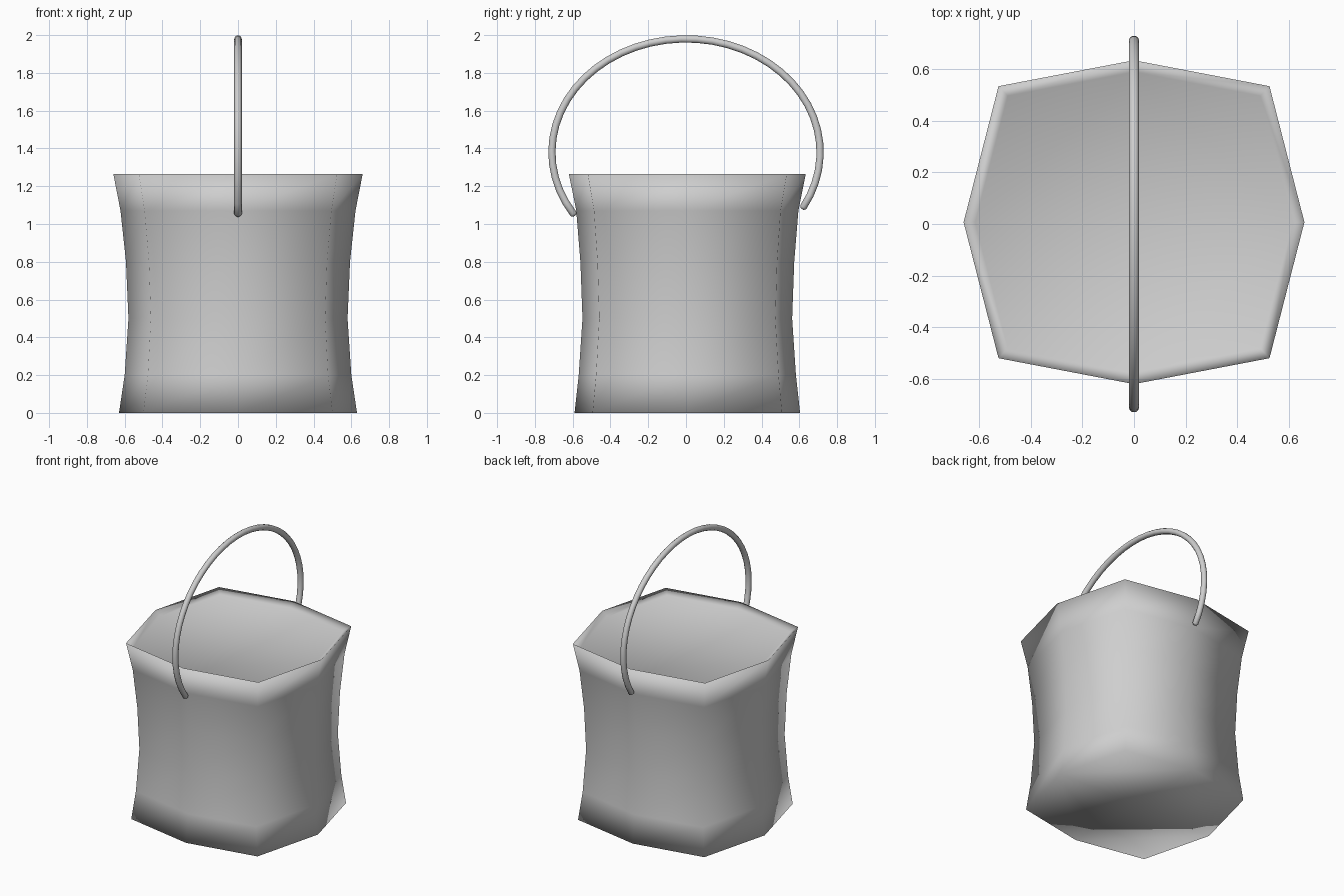
import bpy, bmesh, math

if "Cube" in bpy.data.objects:
    bpy.data.objects.remove(bpy.data.objects["Cube"])

metal = bpy.data.materials.new("light_grey_metal")
metal.diffuse_color = (0.62, 0.62, 0.62, 1)
metal.use_nodes = True
metal.node_tree.nodes["Principled BSDF"].inputs["Base Color"].default_value = metal.diffuse_color


def finish(bm, name):
    bmesh.ops.recalc_face_normals(bm, faces=bm.faces)
    for f in bm.faces:
        f.smooth = True
    mesh = bpy.data.meshes.new(name)
    bm.to_mesh(mesh)
    bm.free()
    mesh.materials.append(metal)
    obj = bpy.data.objects.new(name, mesh)
    bpy.context.collection.objects.link(obj)
    return obj


def loft(bm, rings):
    # Skin a list of equal-sized rings and return the vertex loops
    loops = [[bm.verts.new(p) for p in ring] for ring in rings]
    n = len(loops[0])
    for a, b in zip(loops, loops[1:]):
        for i in range(n):
            j = (i + 1) % n
            bm.faces.new((a[i], a[j], b[j], b[i]))
    return loops


def bucket_ring(z, rx, ry):
    # Eight-sided outline: four side middles and four squarish corners
    cx, cy = rx * 0.795, ry * 0.84
    outline = [(rx, 0), (cx, cy), (0, ry), (-cx, cy),
               (-rx, 0), (-cx, -cy), (0, -ry), (cx, -cy)]
    return [(x, y + 0.007, z) for x, y in outline]


def quad_cap(bm, loop, z):
    # Close an eight-sided loop with four quads around a centre point
    centre = bm.verts.new((0, 0.007, z))
    for i in (0, 2, 4, 6):
        bm.faces.new((loop[i], loop[i + 1], loop[(i + 2) % 8], centre))


# Bucket: flared outer wall, narrow lip and shallow sunken top
profile = [(0, 0.63, 0.597), (0.2, 0.60, 0.575), (0.5, 0.58, 0.555),
           (0.8, 0.593, 0.566), (1.07, 0.622, 0.588), (1.265, 0.66, 0.627),
           (1.235, 0.615, 0.582)]
bm = bmesh.new()
loops = loft(bm, [bucket_ring(*p) for p in profile])
quad_cap(bm, loops[0], 0)
quad_cap(bm, loops[-1], 1.225)
finish(bm, "bucket")

# Handle: thin round bar swept along most of an ellipse
RY, RZ, CZ, BAR, SIDES, STEPS = 0.71, 0.60, 1.38, 0.02, 10, 36
start, end = math.radians(-29), math.radians(213)


def handle_ring(t, radius, push=0.0):
    c, s = math.cos(t), math.sin(t)
    ty, tz = -RY * s, RZ * c
    length = math.hypot(ty, tz)
    ty, tz = ty / length, tz / length
    points = []
    for k in range(SIDES):
        a = 2 * math.pi * k / SIDES
        u, v = radius * math.cos(a), radius * math.sin(a)
        points.append((u, RY * c + v * tz + push * ty,
                       CZ + RZ * s - v * ty + push * tz))
    return points


arc = [start + (end - start) * i / STEPS for i in range(STEPS + 1)]
rings = [handle_ring(start, BAR * 0.5, -0.012)]
rings += [handle_ring(t, BAR) for t in arc]
rings.append(handle_ring(end, BAR * 0.5, 0.012))
bm = bmesh.new()
loops = loft(bm, rings)
bm.faces.new(loops[0])
bm.faces.new(loops[-1])
finish(bm, "handle")
